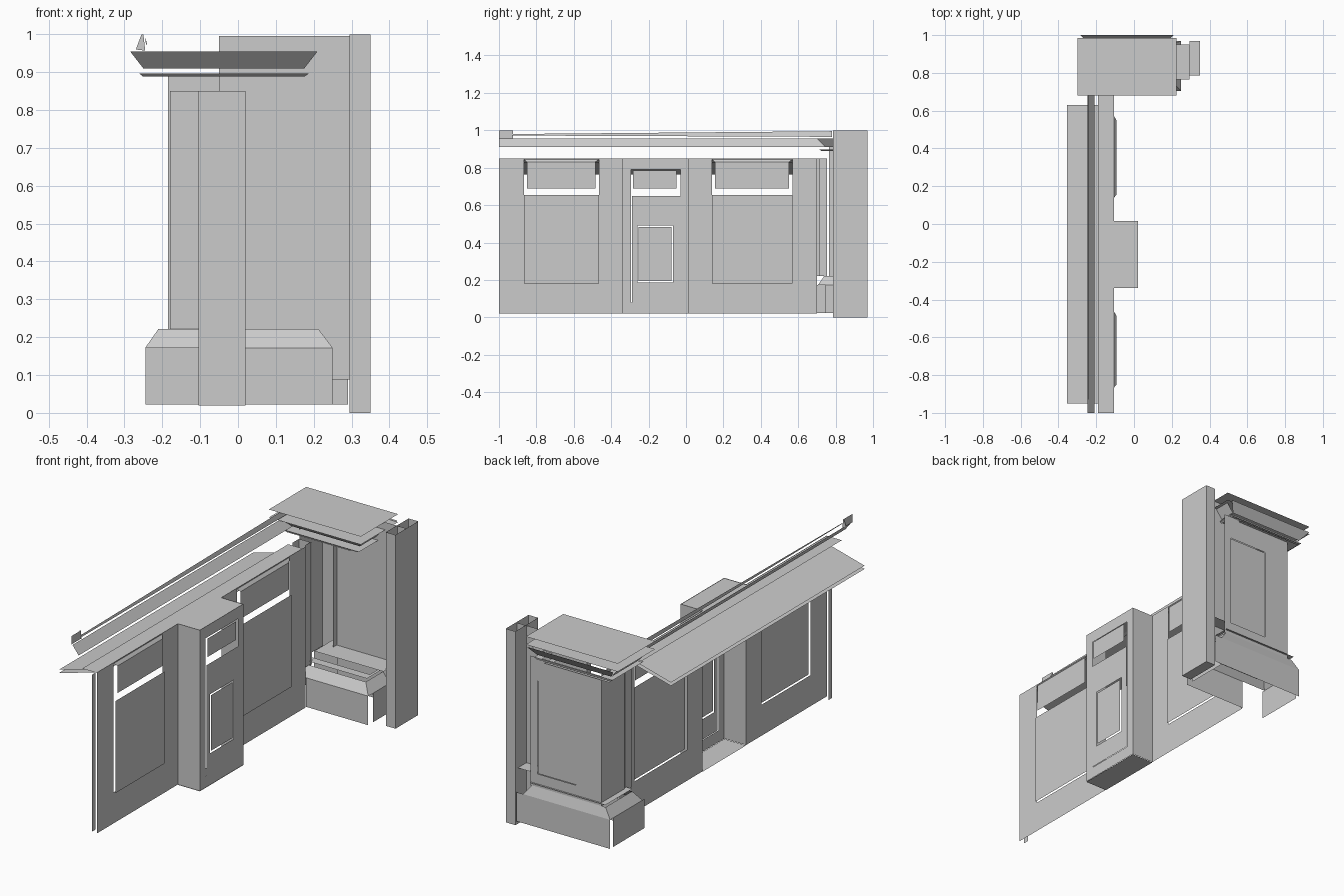
import bpy

if "Cube" in bpy.data.objects:
    bpy.data.objects.remove(bpy.data.objects["Cube"])


def mesh(name, quads):
    """Object from a list of quads (four corner points each)."""
    verts = [p for q in quads for p in q]
    faces = [tuple(range(4 * i, 4 * i + 4)) for i in range(len(quads))]
    me = bpy.data.meshes.new(name)
    me.from_pydata(verts, [], faces)
    ob = bpy.data.objects.new(name, me)
    bpy.context.collection.objects.link(ob)
    return ob


def rect(axis, pos, a0, a1, b0, b1):
    """Flat rectangle across one axis; a and b are the other two axes in order."""
    pts = [(a0, b0), (a1, b0), (a1, b1), (a0, b1)]
    if axis == 'x':
        return [(pos, a, b) for a, b in pts]
    if axis == 'y':
        return [(a, pos, b) for a, b in pts][::-1]
    return [(a, b, pos) for a, b in pts]


def framed(axis, pos, outer, hole):
    """Rectangle with a rectangular opening, as four strips."""
    a0, a1, b0, b1 = outer
    h0, h1, k0, k1 = hole
    strips = [(a0, h0, b0, b1), (h1, a1, b0, b1), (h0, h1, b0, k0), (h0, h1, k1, b1)]
    return [rect(axis, pos, *s) for s in strips if s[1] - s[0] > 1e-4 and s[3] - s[2] > 1e-4]


def flare(lo, hi, z0, z1):
    """Four sloping sides (front, right, back, left) between rectangles (x0, x1, y0, y1)."""
    def ring(r, z):
        return [(r[0], r[2], z), (r[1], r[2], z), (r[1], r[3], z), (r[0], r[3], z)]
    a, b = ring(lo, z0), ring(hi, z1)
    return [[a[i], a[(i + 1) % 4], b[(i + 1) % 4], b[i]] for i in range(4)]


# Counter wall with two panel bays, the panels standing slightly proud
WX, PX = -0.105, -0.093
for side, y0, y1, h0, h1 in [("near", -1.0, -0.34, -0.865, -0.465),
                             ("far", 0.015, 0.70, 0.14, 0.57)]:
    mesh(side + "_wall_frame", framed('x', WX, (y0, y1, 0.02, 0.85), (h0, h1, 0.18, 0.845)))
    mesh(side + "_lower_panel", [rect('x', PX, h0, h1, 0.18, 0.655)])
    mesh(side + "_upper_panel", [rect('x', PX, h0 + 0.015, h1 - 0.02, 0.69, 0.83)])
    mesh(side + "_panel_head", [[(WX, h0, 0.845), (WX, h1, 0.845),
                                 (PX, h1 - 0.02, 0.83), (PX, h0 + 0.015, 0.83)]])
mesh("wall_end_post", [rect('x', WX - 0.03, -1.0, -0.97, 0.02, 0.83)])

# Pilaster projecting from the wall
FX = 0.023
mesh("pilaster_sides", [rect('y', y, WX, 0.02, 0.02, 0.85) for y in (-0.34, 0.015)])
mesh("pilaster_ends", [rect('z', z, WX, 0.02, -0.34, 0.015) for z in (0.018, 0.848)])
mesh("pilaster_front", framed('x', 0.02, (-0.34, 0.015, 0.02, 0.85), (-0.295, -0.03, 0.08, 0.79)))
mesh("pilaster_panel", framed('x', FX, (-0.29, -0.03, 0.08, 0.65), (-0.26, -0.07, 0.185, 0.49)))
mesh("pilaster_inner_panel", [rect('x', FX, -0.253, -0.078, 0.195, 0.482)])
mesh("pilaster_upper_panel", [rect('x', FX, -0.283, -0.05, 0.69, 0.785)])

# Counter ledge and sloping desk top
mesh("counter_ledge", [rect('z', 0.848, -0.19, WX, -1.0, 0.68)])
mesh("desk_top", [[(-0.355, -0.95, z), (WX, -0.95, z + 0.067),
                   (WX, 0.63, z + 0.067), (-0.355, 0.63, z)] for z in (0.763, 0.78)])

# Upper rail: sloping face, thin trim and end block
mesh("rail_face", [[(-0.21, -1.0, 0.91), (-0.21, 0.745, 0.91),
                    (-0.245, 0.70, 0.955), (-0.245, -1.0, 0.955)]])
mesh("rail_trim", [[(-0.24, -0.93, 0.972), (-0.24, 0.78, 0.965),
                    (-0.245, 0.78, 0.995), (-0.245, -0.93, 0.98)]])
mesh("rail_end_block", [rect('x', -0.25, -1.0, -0.925, 0.957, 1.0),
                        [(-0.27, -0.925, 0.96), (-0.245, -0.925, 0.957),
                         (-0.25, -0.925, 1.0), (-0.255, -0.925, 1.0)]])

# Tall edge column with open top and inner wall sheet
CX0, CX1, CY0, CY1 = 0.295, 0.35, 0.785, 0.97
mesh("edge_column", [rect('x', CX0, CY0, CY1, 0, 1), rect('x', CX1, CY0, CY1, 0, 1),
                     rect('y', CY0, CX0, CX1, 0, 1), rect('y', CY1, CX0, CX1, 0, 1),
                     rect('z', 0, CX0, CX1, CY0, CY1)])
mesh("inner_wall", [rect('y', 0.88, -0.05, CX1, 0.088, 0.996),
                    rect('x', -0.05, 0.845, 0.88, 0.29, 0.91)])

# End pier body with recessed back panel
mesh("pier_back", framed('y', 0.955, (-0.185, 0.22, 0.22, 0.89), (-0.04, 0.18, 0.29, 0.77)))
mesh("pier_back_panel", [rect('y', 0.95, -0.04, 0.18, 0.29, 0.77)])
mesh("pier_side", [rect('x', -0.185, 0.765, 0.955, 0.22, 0.91)])
mesh("pier_corner", [rect('y', 0.755, -0.18, WX, 0.22, 0.85),
                     rect('x', -0.18, 0.70, 0.755, 0.22, 0.85),
                     rect('x', WX - 0.01, 0.71, 0.755, 0.22, 0.85)])

# Pier base: panels with open corners, then a chamfered top
mesh("base_panels", [rect('y', 0.705, WX, 0.25, 0.022, 0.172),
                     rect('y', 0.97, -0.245, 0.29, 0.022, 0.172),
                     rect('x', -0.245, 0.69, 0.945, 0.022, 0.172),
                     rect('x', 0.25, 0.745, 0.97, 0.022, 0.172)])
mesh("base_chamfer", flare((-0.245, 0.25, 0.705, 0.97), (-0.21, 0.212, 0.74, 0.955), 0.172, 0.222))
mesh("base_ledge", framed('z', 0.238, (-0.215, 0.215, 0.745, 0.965), (-0.185, 0.2, 0.79, 0.955)))
mesh("base_shelf", [rect('z', 0.288, -0.1, 0.295, 0.765, 0.95)])

# Pier cap: mouldings, flared cornice and two top sheets
mesh("cap_mouldings", flare((-0.25, 0.175, 0.725, 0.97), (-0.26, 0.187, 0.715, 0.97), 0.888, 0.896)
     + framed('z', 0.892, (-0.255, 0.185, 0.72, 0.97), (-0.185, 0.15, 0.78, 0.955))
     + framed('z', 0.88, (-0.24, 0.13, 0.73, 0.97), (-0.185, 0.1, 0.78, 0.955)))
cornice = flare((-0.25, 0.175, 0.745, 0.965), (-0.285, 0.21, 0.70, 1.0), 0.91, 0.955)
# the flared right and left sides stop where they meet the column line
for i, k in ((1, 2), (3, 3)):
    x, y, z = cornice[i][k]
    cornice[i][k] = (x, 0.965, z)
mesh("cap_cornice", cornice)
mesh("cap_top", [rect('z', z, -0.3, 0.225, 0.68, 0.985) for z in (0.998, 0.957)])
